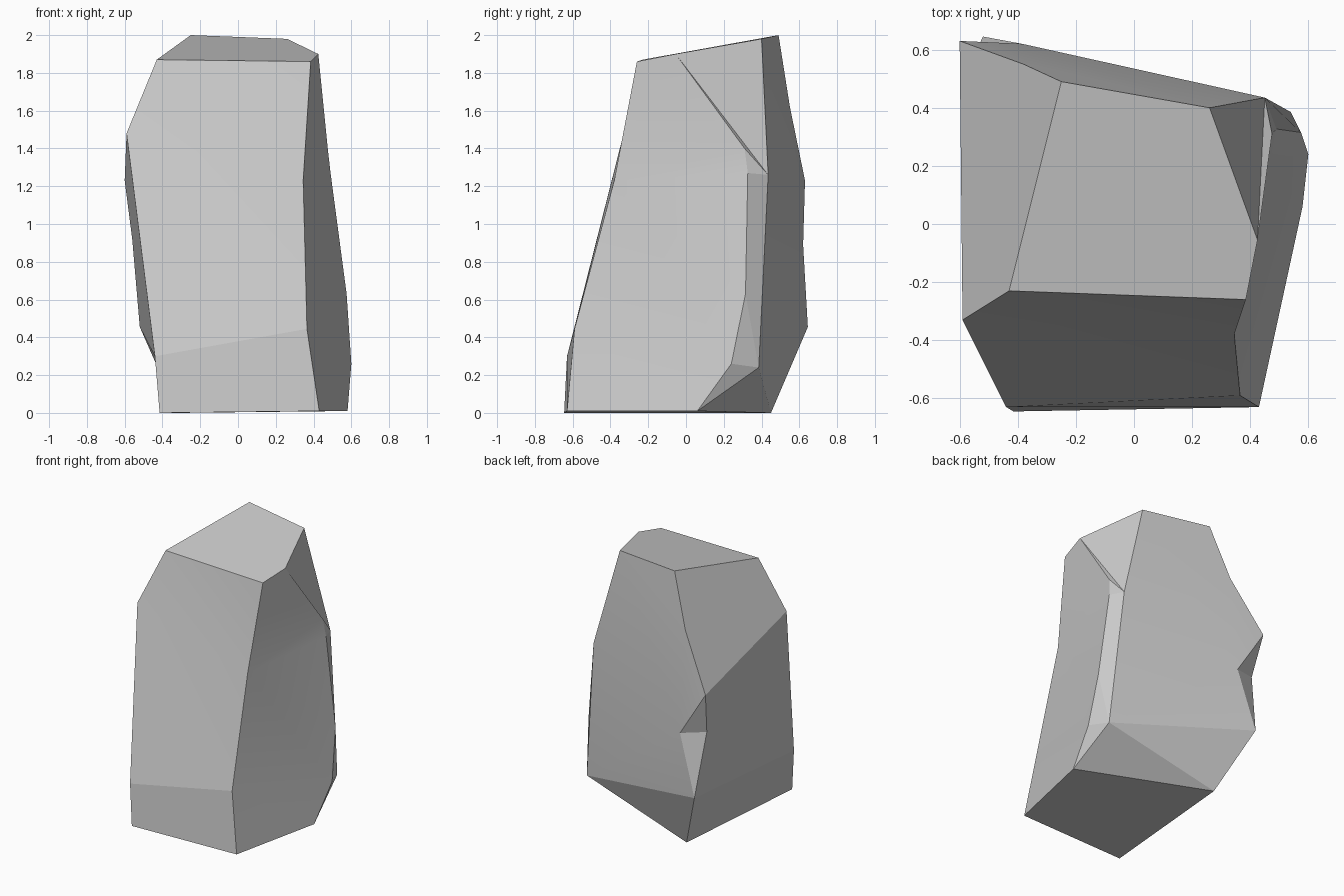
import bpy, bmesh, math

if "Cube" in bpy.data.objects:
    bpy.data.objects.remove(bpy.data.objects["Cube"])

# Corner points of the boulder, grouped by region
P = {
    # sloping top
    "TL": (-.43, -.23, 1.87), "T": (.385, -.26, 1.86), "U": (.425, -.055, 1.90),
    "T2": (.26, .40, 1.98), "T1": (-.25, .49, 2.0),
    # front face and base
    "N": (.345, -.38, 1.23), "FR": (.365, -.59, .445), "F1": (-.44, -.63, .30),
    "A": (.43, -.63, .01), "B": (.58, .06, .01), "C": (-.415, -.645, 0), "D": (-.32, .45, 0),
    # left side and chipped back corner
    "L1": (-.59, -.33, 1.48), "K": (-.38, .55, 1.62), "M": (-.60, .63, 1.23),
    "V1": (-.385, .62, .89), "V2": (-.56, .557, .92), "W": (-.52, .645, .455),
    # right rear ridge and its bevelled band
    "R0": (.45, .435, 1.26), "P4": (.475, .31, 1.40), "P3": (.49, .327, 1.27),
    "P1": (.575, .315, .63), "P2": (.60, .24, .26), "Q": (.54, .385, .24),
}

# Facets by corner names
FACETS = [
    "TL T U T2 T1",                                               # top
    "TL N T", "TL L1 F1 FR N", "F1 C A FR",                       # front
    "TL T1 K M L1", "L1 M V2 W F1", "F1 W D C",                   # left
    "T1 T2 R0 V1 M K", "V1 M V2", "V1 V2 W",                      # upper back and chip
    "V1 W Q", "V1 Q R0", "Q W D", "Q D B",                        # lower back
    "Q B P2", "P2 P1 Q", "P1 P3 R0 Q", "P3 P4 R0",                # ridge band
    "T2 U R0", "U P4 R0", "T N P4 U", "N P3 P4", "N P1 P3",       # upper right
    "N FR P2 P1", "FR A B P2",                                    # lower right
    "A C D B",                                                    # underside
]

bm = bmesh.new()
v = {name: bm.verts.new(co) for name, co in P.items()}
for facet in FACETS:
    bm.faces.new([v[n] for n in facet.split()])
bmesh.ops.recalc_face_normals(bm, faces=bm.faces[:])

# Boulder object
mesh = bpy.data.meshes.new("boulder")
bm.to_mesh(mesh)
bm.free()
boulder = bpy.data.objects.new("boulder", mesh)
bpy.context.collection.objects.link(boulder)
bpy.context.view_layer.objects.active = boulder
boulder.select_set(True)
bpy.ops.object.shade_smooth_by_angle(angle=math.radians(8))
